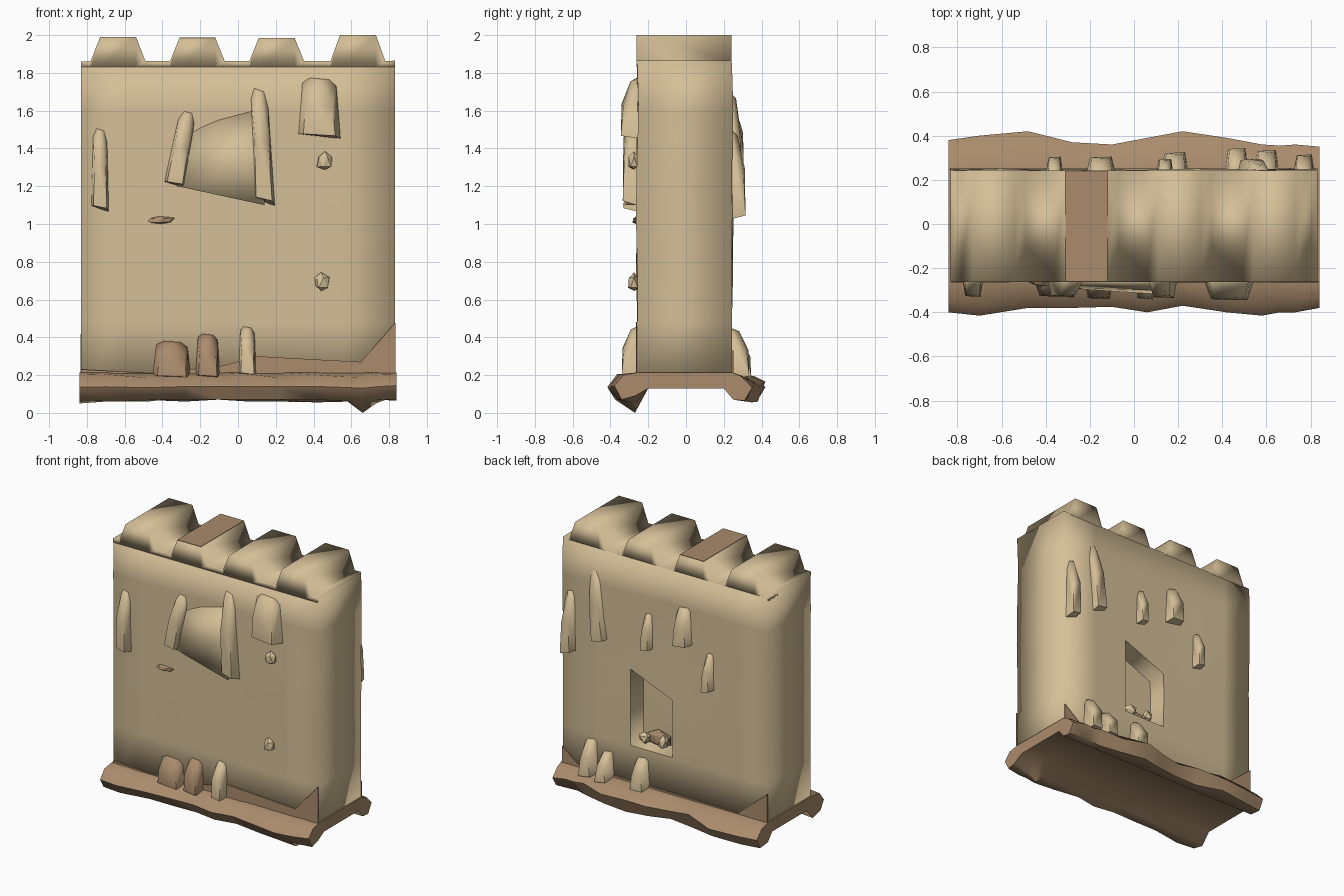
import bpy
import bmesh
import random

random.seed(4)
cube = bpy.data.objects.get("Cube")
if cube:
    bpy.data.objects.remove(cube, do_unlink=True)


def make_material(name, colour):
    mat = bpy.data.materials.new(name)
    mat.use_nodes = True
    mat.diffuse_color = (*colour, 1)
    node = next(n for n in mat.node_tree.nodes if n.type == "BSDF_PRINCIPLED")
    node.inputs["Base Color"].default_value = (*colour, 1)
    node.inputs["Roughness"].default_value = 0.9
    return mat


sandstone = make_material("sandstone", (0.66, 0.52, 0.31))
earth = make_material("brown earth", (0.40, 0.26, 0.15))
FRONT, BACK = -1, 1


def finish(bm, name, mats, smooth=True):
    bmesh.ops.recalc_face_normals(bm, faces=bm.faces[:])
    for face in bm.faces:
        face.smooth = smooth
    mesh = bpy.data.meshes.new(name)
    bm.to_mesh(mesh)
    bm.free()
    for mat in mats:
        mesh.materials.append(mat)
    obj = bpy.data.objects.new(name, mesh)
    bpy.context.collection.objects.link(obj)
    return obj


def loft(bm, rings):
    """Join closed rings of points with quads and cap both ends."""
    rows = [[bm.verts.new(p) for p in ring] for ring in rings]
    for a, b in zip(rows, rows[1:]):
        for i in range(len(a)):
            j = (i + 1) % len(a)
            bm.faces.new((a[i], a[j], b[j], b[i]))
    return rows


def jitter(amount):
    return random.uniform(-amount, amount)


# Wall body: a gently uneven grid with an arched niche in the back
columns = [-0.83, -0.6, -0.33, -0.06, 0.28, 0.55, 0.83]
levels = [0.14, 0.48, 0.75, 1.03, 1.3, 1.6, 1.855]
rings = []
for z in levels:
    wobble = 0.008 if 0.5 < z < 1.8 else 0
    ring = [(x, -0.258 + jitter(wobble), z) for x in columns]
    ring += [(x, 0.243 + jitter(wobble), z) for x in reversed(columns)]
    rings.append(ring)
bm = bmesh.new()
rows = loft(bm, rings)
for row in (rows[0], rows[-1]):
    for i in range(len(columns) - 1):
        bm.faces.new((row[i], row[i + 1], row[-2 - i], row[-1 - i]))
bmesh.ops.recalc_face_normals(bm, faces=bm.faces[:])
niche = []
for face in bm.faces:
    c = face.calc_center_median()
    if c.y > 0.2 and -0.06 < c.x < 0.28 and 0.48 < c.z < 1.03:
        niche.append(face)
rim = [e for e in bm.edges if sum(f in niche for f in e.link_faces) == 1]
for vert in {v for e in rim for v in e.verts}:
    if vert.co.z > 1:
        vert.co.z = 0.9 if vert.co.x < 0 else 1.04
for edge in rim:
    edge.smooth = False
bmesh.ops.inset_region(bm, faces=niche, thickness=0.012, depth=-0.13,
                       use_even_offset=True)
finish(bm, "wall_body", [sandstone])

# Battlements: one strip whose top line rises into four merlons
outline = [(-0.83, 1.86)]
for left, top in ((-0.78, 1.99), (-0.36, 1.985), (0.06, 1.985), (0.49, 2.0)):
    outline += [(left, 1.862), (left + 0.05, top),
                (left + 0.24, top), (left + 0.29, 1.862)]
outline.append((0.83, 1.865))
bm = bmesh.new()
rows = loft(bm, [[(x, -0.262, 1.83), (x, -0.262, z), (x, 0.242, z), (x, 0.242, 1.83)]
                 for x, z in outline])
bm.faces.new(rows[0])
bm.faces.new(rows[-1])
finish(bm, "battlements", [sandstone])

# Earth patch lying on the second merlon
bm = bmesh.new()
bmesh.ops.create_cube(bm, size=1)
for v in bm.verts:
    v.co.x = -0.215 + v.co.x * 0.19
    v.co.y = -0.01 + v.co.y * 0.5
    v.co.z = 1.984 + v.co.z * 0.008
finish(bm, "merlon_earth_cap", [earth], smooth=False)

# Earth base: a ragged skirt swelling out in front and behind
stations = [(-0.84, 0.40, 0.38, 0.05), (-0.7, 0.415, 0.40, 0.06), (-0.48, 0.38, 0.42, 0.06),
            (-0.28, 0.38, 0.37, 0.08), (-0.1, 0.375, 0.36, 0.09), (0.06, 0.40, 0.39, 0.08),
            (0.22, 0.37, 0.42, 0.08), (0.42, 0.40, 0.39, 0.07), (0.58, 0.415, 0.36, 0.06),
            (0.66, 0.40, 0.355, 0.0), (0.73, 0.40, 0.36, 0.05), (0.84, 0.38, 0.35, 0.09)]
bm = bmesh.new()
rings = []
for x, front, back, low in stations:
    rings.append([(x, -0.25, 0.215), (x, 0.05 - front, 0.195 + jitter(0.01)),
                  (x, -front, 0.14 + jitter(0.01)), (x, 0.04 - front, 0.07),
                  (x, -0.27, low), (x, -0.2, 0.13), (x, 0.2, 0.13), (x, 0.25, 0.07),
                  (x, back - 0.04, 0.065 + jitter(0.01)), (x, back, 0.15 + jitter(0.02)),
                  (x, back - 0.06, 0.195), (x, 0.24, 0.215)])
rows = loft(bm, rings)
bm.faces.new(rows[0])
bm.faces.new(rows[-1])
base = finish(bm, "earth_base", [earth])
bpy.context.view_layer.objects.active = base
base.select_set(True)
bpy.ops.object.shade_smooth_by_angle(angle=1.1)


# Earth banked against the wall foot as thin plates
def plate(name, side, points):
    bm = bmesh.new()
    inner, outer = (0.259, 0.266) if side == FRONT else (0.244, 0.251)
    rows = loft(bm, [[(x, side * y, z) for x, z in points] for y in (inner, outer)])
    for row in rows:
        bm.faces.new(row)
    finish(bm, name, [earth], smooth=False)


plate("front_earth_bank", FRONT, [(-0.83, 0.15), (0.835, 0.15), (0.835, 0.48), (0.65, 0.27),
                                  (0.1, 0.3), (-0.08, 0.25), (-0.45, 0.21), (-0.83, 0.23)])
plate("back_earth_bank", BACK, [(-0.835, 0.15), (0.83, 0.15), (0.83, 0.33), (0.7, 0.23),
                                (-0.6, 0.22), (-0.835, 0.42)])


# Loose stones: hulls with a thick lower lip that tapers up into the wall
def stone(name, side, x0, x1, z0, z1, depth, mat=sandstone, lean=0.0):
    bm = bmesh.new()
    w, h = x1 - x0, z1 - z0
    face = 0.26 if side == FRONT else 0.245
    shape = [(0, 0.08, -0.03), (1, 0, -0.03), (0.1, 1, -0.03), (0.9, 0.95, -0.03),
             (0.15, 0.08, 0.9), (0.85, 0.05, 1), (0.2, 0.55, 0.95), (0.8, 0.5, 0.85),
             (0.5, 0.9, 0.4)]
    for u, v, d in shape:
        out = d if d < 0 else d * depth
        bm.verts.new((x0 + u * w + lean * v, side * (face + out), z0 + v * h))
    bmesh.ops.convex_hull(bm, input=bm.verts[:])
    for edge in bm.edges:
        if min(v.co.z for v in edge.verts) < z0 + 0.1 * h and len(edge.link_faces) == 2:
            edge.smooth = edge.calc_face_angle(0) < 0.9
    finish(bm, name, [mat])


front_stones = [(-0.78, -0.68, 1.06, 1.53, 0.07, 0), (-0.4, -0.28, 1.19, 1.62, 0.07, 0.08),
                (0.08, 0.2, 1.09, 1.75, 0.075, -0.03), (0.31, 0.55, 1.45, 1.79, 0.085, 0),
                (0.0, 0.1, 0.19, 0.47, 0.08, 0)]
back_stones = [(0.72, 0.82, 1.02, 1.52, 0.07, 0), (0.46, 0.58, 1.16, 1.72, 0.05, 0.06),
               (0.1, 0.18, 1.21, 1.5, 0.05, 0), (-0.22, -0.08, 1.32, 1.62, 0.06, 0),
               (-0.4, -0.32, 1.04, 1.34, 0.06, 0), (0.54, 0.66, 0.18, 0.46, 0.09, 0),
               (0.41, 0.52, 0.18, 0.4, 0.1, 0), (0.12, 0.25, 0.18, 0.43, 0.08, 0)]
for side, word, group in ((FRONT, "front", front_stones), (BACK, "back", back_stones)):
    for i, (x0, x1, z0, z1, depth, lean) in enumerate(group):
        stone(f"{word}_stone_{i + 1}", side, x0, x1, z0, z1, depth, lean=lean)
stone("front_earth_clump_left", FRONT, -0.46, -0.24, 0.18, 0.39, 0.07, earth)
stone("front_earth_clump_right", FRONT, -0.23, -0.09, 0.18, 0.43, 0.08, earth)

# Overhanging ledge sloping between two front stones
bm = bmesh.new()
for x, z, out in [(-0.32, 1.2, 0.03), (0.14, 1.1, 0.06), (-0.32, 1.2, -0.03), (0.14, 1.1, -0.03),
                  (-0.25, 1.55, -0.01), (0.14, 1.7, -0.01), (0.12, 1.35, 0.04)]:
    bm.verts.new((x, -0.26 - out, z))
bmesh.ops.convex_hull(bm, input=bm.verts[:])
finish(bm, "front_ledge", [sandstone])


# Small chips on the front and rubble in the niche
def chip(name, x, y, z, sx, sy, sz, mat=sandstone):
    bm = bmesh.new()
    bmesh.ops.create_icosphere(bm, subdivisions=1, radius=1)
    for v in bm.verts:
        k = 1 + jitter(0.25)
        v.co = (x + v.co.x * sx * k, y + v.co.y * sy * k, z + v.co.z * sz * k)
    finish(bm, name, [mat], smooth=False)


chip("upper_chip", 0.46, -0.275, 1.33, 0.04, 0.03, 0.05)
chip("lower_chip", 0.44, -0.275, 0.69, 0.04, 0.03, 0.05)
chip("side_chip", -0.41, -0.265, 1.02, 0.07, 0.02, 0.025, earth)
chip("niche_rubble_left", 0.2, 0.19, 0.54, 0.05, 0.04, 0.04)
chip("niche_rubble_right", 0.05, 0.19, 0.54, 0.04, 0.04, 0.05)
chip("niche_earth", 0.13, 0.13, 0.53, 0.12, 0.04, 0.06, earth)
